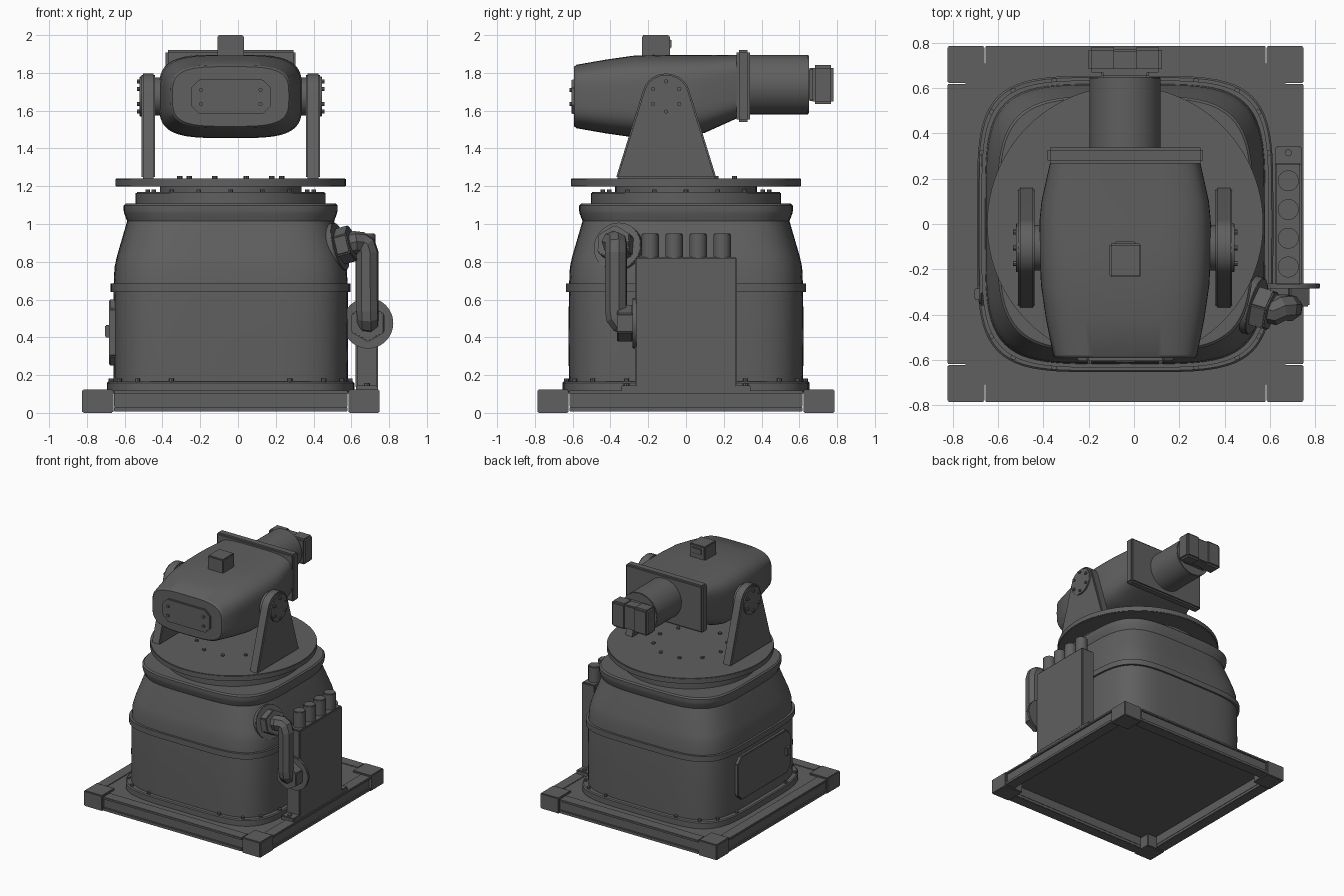
import bpy, bmesh, math
from math import cos, sin, pi, radians
from mathutils import Vector, Matrix

if "Cube" in bpy.data.objects:
    bpy.data.objects.remove(bpy.data.objects["Cube"], do_unlink=True)

CX = -0.039  # centre line of the turret
GREY = (0.115, 0.115, 0.115, 1)
paint = bpy.data.materials.new("dark_grey_paint")
paint.use_nodes = True
paint.diffuse_color = GREY
shader = paint.node_tree.nodes["Principled BSDF"]
shader.inputs["Base Color"].default_value = GREY
shader.inputs["Roughness"].default_value = 0.7


def finish(name, bm, bevel=0.0, segments=2, angle=30):
    """Turn a bmesh into a painted object, optionally rounding its sharp edges."""
    bmesh.ops.recalc_face_normals(bm, faces=bm.faces[:])
    if bevel:
        edges = [e for e in bm.edges if len(e.link_faces) == 2 and e.calc_face_angle() > 0.6]
        bmesh.ops.bevel(bm, geom=edges, offset=bevel, segments=segments,
                        affect='EDGES', clamp_overlap=True)
    mesh = bpy.data.meshes.new(name)
    bm.to_mesh(mesh)
    bm.free()
    mesh.materials.append(paint)
    ob = bpy.data.objects.new(name, mesh)
    bpy.context.collection.objects.link(ob)
    bpy.ops.object.select_all(action='DESELECT')
    ob.select_set(True)
    bpy.context.view_layer.objects.active = ob
    bpy.ops.object.shade_smooth_by_angle(angle=radians(angle))
    return ob


def box(name, x, y, z, bevel=0.008):
    """Box from three (low, high) ranges."""
    bm = bmesh.new()
    size = [b - a for a, b in (x, y, z)]
    mid = [(a + b) / 2 for a, b in (x, y, z)]
    bmesh.ops.create_cube(bm, size=1, matrix=Matrix.Translation(mid) @ Matrix.Diagonal((*size, 1)))
    return finish(name, bm, bevel)


def add_rod(bm, start, axis, length, radius, sides):
    axis = Vector(axis).normalized()
    mid = Vector(start) + axis * length / 2
    turn = axis.to_track_quat('Z', 'Y').to_matrix().to_4x4()
    bmesh.ops.create_cone(bm, cap_ends=True, segments=sides, radius1=radius, radius2=radius,
                          depth=length, matrix=Matrix.Translation(mid) @ turn)


def rod(name, start, axis, length, radius, sides=48, bevel=0.0):
    bm = bmesh.new()
    add_rod(bm, start, axis, length, radius, sides)
    return finish(name, bm, bevel)


def bolts(name, points, axis, radius=0.012, height=0.014):
    bm = bmesh.new()
    for p in points:
        add_rod(bm, p, axis, height, radius, 8)
    return finish(name, bm)


def squircle(t, a, b, n):
    c, s = cos(t), sin(t)
    return (math.copysign(abs(c) ** (2 / n), c) * a, math.copysign(abs(s) ** (2 / n), s) * b)


def loft(name, rings, place, count=72, angle=30):
    """Skin squircle rings (a, b, n, height); place maps (u, v, ring) to a point."""
    bm = bmesh.new()
    loops = [[bm.verts.new(place(*squircle(2 * pi * i / count, *r[:3]), r)) for i in range(count)]
             for r in rings]
    for low, high in zip(loops, loops[1:]):
        for i in range(count):
            j = (i + 1) % count
            bm.faces.new((low[i], low[j], high[j], high[i]))
    bm.faces.new(loops[0])
    bm.faces.new(loops[-1])
    return finish(name, bm, angle=angle)


def prism(name, outline, axis, low, high, bevel=0.006):
    """Extrude a 2D outline along x (outline in y, z) or y (outline in x, z)."""
    bm = bmesh.new()
    def at(p, d):
        return (d, p[0], p[1]) if axis == 'x' else (p[0], d, p[1])
    face = bm.faces.new([bm.verts.new(at(p, low)) for p in outline])
    new = bmesh.ops.extrude_face_region(bm, geom=[face])["geom"]
    shift = Vector(at((0, 0), high - low))
    bmesh.ops.translate(bm, vec=shift, verts=[v for v in new if isinstance(v, bmesh.types.BMVert)])
    return finish(name, bm, bevel)


def octagon(u, v, cut):
    (a, b), (c, d) = u, v
    return [(a + cut, c), (b - cut, c), (b, c + cut), (b, d - cut),
            (b - cut, d), (a + cut, d), (a, d - cut), (a, c + cut)]


# Base frame: corner blocks, channel rails and floor plate
W, E, D, K = -0.825, 0.75, 0.787, 0.165
for sx, x in (("right", (W, W + K)), ("left", (E - K, E))):
    for sy, y in (("front", (-D, -D + K)), ("back", (D - K, D))):
        box(f"corner_block_{sy}_{sx}", x, y, (0, 0.125), 0.006)
for level, z, inset in (("bottom", (0.008, 0.032), 0), ("web", (0.03, 0.105), 0.012), ("top", (0.1, 0.118), 0)):
    for side, s in (("front", -1), ("back", 1)):
        box(f"rail_{side}_{level}", (W + K + 0.004, E - K - 0.004),
            sorted((s * (D - inset), s * 0.70)), z, 0.003)
    box(f"rail_right_{level}", (W + inset, W + 0.088), (-D + K + 0.004, D - K - 0.004), z, 0.003)
    box(f"rail_left_{level}", (E - 0.088, E - inset), (-D + K + 0.004, D - K - 0.004), z, 0.003)
box("floor_plate", (W + 0.08, E - 0.08), (-0.71, 0.71), (0.102, 0.113), 0)

# Main housing with flange, belt band and flared lip
def upright(u, v, r):
    return (CX + u, v, r[3])

def stack(name, rows):
    loft(name, [(h, h, n, z) for h, n, z in rows], upright)

stack("base_flange", [(0.655, 4.6, 0.105), (0.655, 4.6, 0.158), (0.648, 4.6, 0.165)])
stack("housing", [(0.62, 4.6, 0.16), (0.622, 4.6, 0.4), (0.62, 4.6, 0.66), (0.615, 4.5, 0.77),
                  (0.602, 4.4, 0.83), (0.548, 4, 1.015), (0.563, 4, 1.055), (0.566, 4, 1.07),
                  (0.566, 4, 1.098), (0.556, 4, 1.108)])
stack("belt_band", [(0.6, 4.6, 0.64), (0.635, 4.6, 0.64), (0.635, 4.6, 0.685), (0.6, 4.6, 0.685)])
ring = [squircle(2 * pi * (i + 0.5) / 16, 0.638, 0.638, 4.6) for i in range(16)]
bolts("flange_bolts", [(CX + u, v, 0.163) for u, v in ring], (0, 0, 1), 0.013, 0.018)

# Bearing rings and turntable
rod("bearing_ring", (CX, 0, 1.1), (0, 0, 1), 0.07, 0.503, 72, 0.006)
rod("bearing_neck", (CX, 0, 1.16), (0, 0, 1), 0.045, 0.375, 72)
rod("turntable", (CX, 0, 1.198), (0, 0, 1), 0.044, 0.61, 96, 0.004)
bolts("bearing_bolts", [(CX + 0.44 * cos(pi * i / 8), 0.44 * sin(pi * i / 8), 1.168) for i in range(16)], (0, 0, 1))
bolts("turntable_bolts", [(CX + 0.27 * cos(pi * i / 5), 0.27 * sin(pi * i / 5), 1.24) for i in range(10)], (0, 0, 1), 0.014)

# Yoke arms with pivot hubs
PY, PZ = -0.105, 1.675
arm = [(-0.372, 1.24), (0.162, 1.24)]
arm += [(PY + 0.127 * cos(t), PZ + 0.122 * sin(t)) for t in (radians(14 + 152 * i / 10) for i in range(11))]
for side, s in (("right", -1), ("left", 1)):
    prism(f"yoke_arm_{side}", arm, 'x', *sorted((CX + s * 0.4, CX + s * 0.473)), 0.008)
    rod(f"pivot_{side}", (CX + s * 0.33, PY, PZ), (s, 0, 0), 0.08, 0.1)
    rod(f"pivot_cap_{side}", (CX + s * 0.465, PY, PZ), (s, 0, 0), 0.018, 0.107, 48, 0.003)
    bolts(f"pivot_bolts_{side}", [(CX + s * 0.48, PY + 0.08 * sin(pi * i / 3), PZ + 0.08 * cos(pi * i / 3))
                                  for i in range(6)], (s, 0, 0), 0.011, 0.016)

# Tilting head, a rounded body along the depth axis
def lengthwise(u, v, r):
    return (CX + u, r[3], r[4] + v)

loft("head", [(0.308, 0.158, 3.6, -0.592, 1.675), (0.318, 0.168, 3.6, -0.58, 1.675),
              (0.35, 0.196, 3.6, -0.42, 1.675), (0.372, 0.217, 3.7, -0.27, 1.675),
              (0.38, 0.22, 3.8, -0.1, 1.675), (0.378, 0.217, 3.9, 0.02, 1.678),
              (0.37, 0.206, 4, 0.1, 1.689), (0.33, 0.166, 4.5, 0.28, 1.73)], lengthwise, 80)
prism("front_panel", octagon((-0.25, 0.175), (1.582, 1.766), 0.045), 'y', -0.606, -0.585, 0.004)
bolts("front_panel_bolts", [(x, -0.602, z) for x in (-0.196, 0.119) for z in (1.635, 1.71)], (0, -1, 0), 0.011, 0.016)

# Rear plate, barrel and end clamp
box("rear_plate", (CX - 0.344, CX + 0.344), (0.268, 0.338), (1.54, 1.92), 0.012)
BZ = 1.738
rod("barrel", (CX, 0.33, BZ), (0, 1, 0), 0.32, 0.157, 64, 0.004)
box("clamp_neck", (CX - 0.105, CX + 0.105), (0.645, 0.70), (1.65, 1.826), 0.008)
box("clamp_bridge", (CX - 0.11, CX + 0.11), (0.678, 0.77), (1.642, 1.834), 0.008)
for side, s in (("right", -1), ("left", 1)):
    box(f"clamp_jaw_{side}", sorted((CX + s * 0.035, CX + s * 0.162)), (0.67, 0.782), (1.635, 1.841), 0.014)

# Sight box on top
box("sight_box", (CX - 0.07, CX + 0.07), (-0.234, -0.086), (1.88, 2.0), 0.007)
box("sight_window_frame", (CX - 0.045, CX + 0.045), (-0.09, -0.077), (1.93, 1.978), 0.004)

# Side cabinet with four caps and mounting feet
box("cabinet", (0.622, 0.742), (-0.27, 0.27), (0.13, 0.825), 0.008)
box("cabinet_foot", (0.625, 0.74), (-0.345, 0.345), (0.105, 0.145), 0.006)
for i in range(4):
    rod(f"cabinet_cap_{i + 1}", (0.682, -0.19 + i * 0.127, 0.82), (0, 0, 1), 0.13, 0.046, 32, 0.005)
bolts("cabinet_foot_bolts", [(0.682, y, 0.143) for y in (-0.315, 0.315)], (0, 0, 1), 0.016)

# Conduit elbow from the housing to the cabinet
out = Vector((0.9, -0.27, 0.24)).normalized()
root = Vector((0.528, -0.36, 0.878))
rod("conduit_flange_upper", root - out * 0.04, out, 0.055, 0.13, 48, 0.003)
rod("conduit_nut_upper", root, out, 0.085, 0.1, 6, 0.006)
rod("conduit_flange_lower", (0.688, -0.262, 0.475), (0, -1, 0), 0.022, 0.134, 48, 0.003)
rod("conduit_nut_lower", (0.688, -0.28, 0.475), (0, -1, 0), 0.085, 0.1, 6, 0.006)
path = [root, root + out * 0.1, (0.65, -0.37, 0.9), (0.675, -0.37, 0.885), (0.686, -0.37, 0.845),
        (0.686, -0.37, 0.54), (0.688, -0.366, 0.505), (0.688, -0.35, 0.482), (0.688, -0.32, 0.475),
        (0.688, -0.27, 0.475)]
curve = bpy.data.curves.new("conduit", 'CURVE')
curve.dimensions = '3D'
curve.bevel_depth = 0.06
curve.bevel_resolution = 2
curve.use_fill_caps = True
spline = curve.splines.new('POLY')
spline.points.add(len(path) - 1)
spline.use_smooth = False
for point, co in zip(spline.points, path):
    point.co = (*co, 1)
curve.materials.append(paint)
bpy.context.collection.objects.link(bpy.data.objects.new("conduit", curve))

# Access hatch with latch on the right flank
prism("access_hatch", octagon((-0.36, 0.31), (0.25, 0.6), 0.05), 'x', -0.683, -0.61, 0.006)
box("hatch_latch", (-0.705, -0.675), (-0.335, -0.285), (0.4, 0.465), 0.005)
